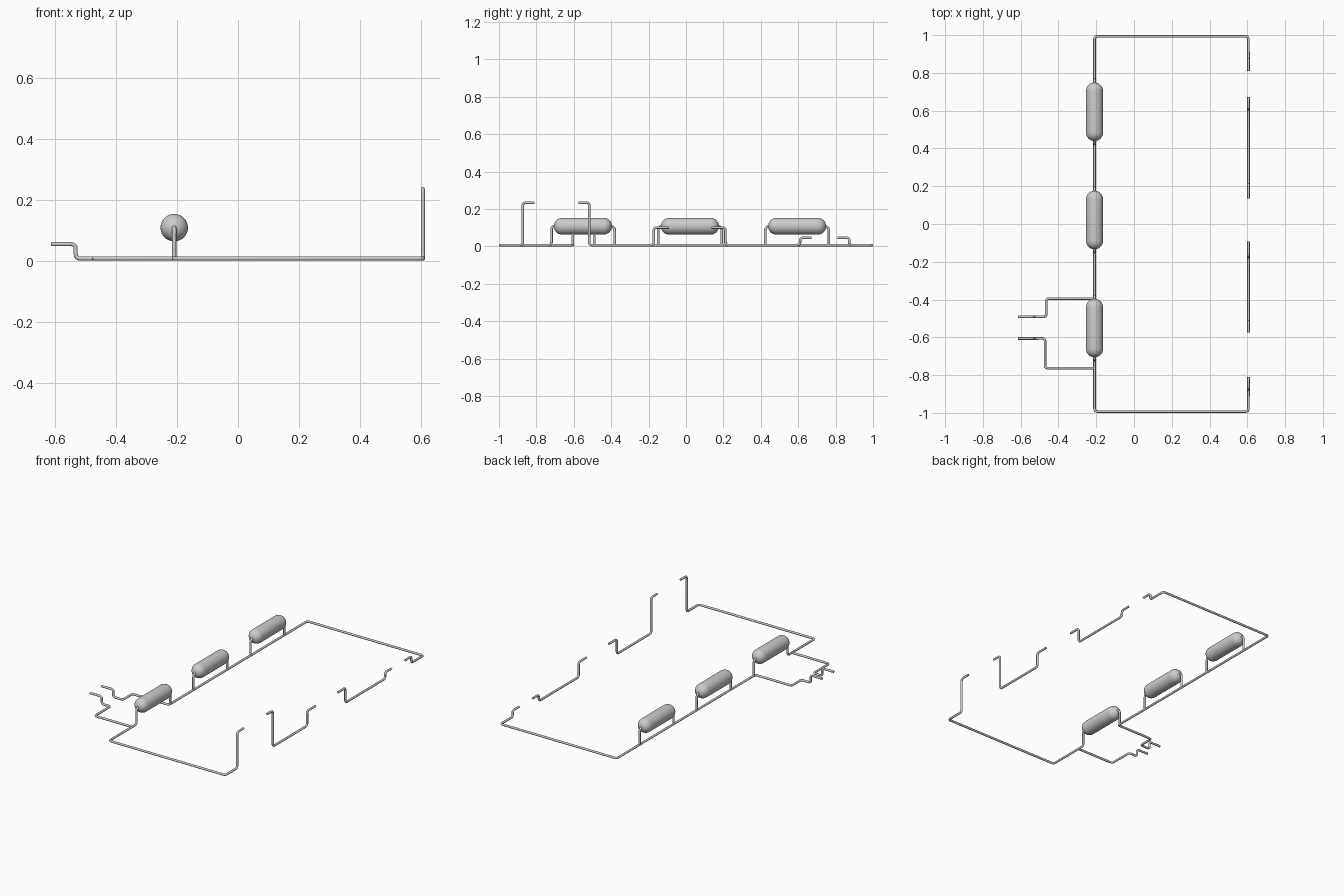
import bpy, bmesh, math
from mathutils import Vector, Matrix

if "Cube" in bpy.data.objects:
    bpy.data.objects.remove(bpy.data.objects["Cube"])

R = 0.0068            # pipe radius
F = 0.007             # floor height of pipe centre line
X0, X1, Y1 = -0.209, 0.606, 0.993
TANK_Z, TANK_R, TANK_HALF = 0.108, 0.045, 0.155


def fillet(points, rad, steps=5):
    """Round every inner corner of a polyline."""
    pts = [Vector(p) for p in points]
    out = [pts[0]]
    for a, b, c in zip(pts, pts[1:], pts[2:]):
        da, dc = (a - b), (c - b)
        r = min(rad, da.length * 0.48, dc.length * 0.48)
        da, dc = da.normalized(), dc.normalized()
        centre = b + (da + dc) * r
        for i in range(steps + 1):
            t = i / steps * math.pi / 2
            out.append(centre - dc * r * math.cos(t) - da * r * math.sin(t))
    return out + [pts[-1]]


def pipe(name, points, rad=0.014):
    pts = fillet(points, rad)
    cu = bpy.data.curves.new(name, 'CURVE')
    cu.dimensions = '3D'
    cu.bevel_depth = R
    cu.bevel_resolution = 4
    cu.use_fill_caps = True
    sp = cu.splines.new('POLY')
    sp.points.add(len(pts) - 1)
    for p, co in zip(sp.points, pts):
        p.co = (*co, 1)
    ob = bpy.data.objects.new(name, cu)
    bpy.context.collection.objects.link(ob)
    bpy.ops.object.select_all(action='DESELECT')
    ob.select_set(True)
    bpy.context.view_layer.objects.active = ob
    bpy.ops.object.convert(target='MESH')
    bpy.ops.object.shade_smooth_by_angle(angle=math.radians(50))


def tank(name, y):
    """Capsule lying along y, spun from a half profile."""
    bm = bmesh.new()
    straight = TANK_HALF - TANK_R
    prof = []
    for s in (-1, 1):
        for i in range(9):
            t = math.pi / 2 * (i / 8 if s > 0 else 1 - i / 8)
            prof.append((TANK_R * math.cos(t), s * (straight + TANK_R * math.sin(t)), 0))
    vs = [bm.verts.new(p) for p in prof]
    es = [bm.edges.new(p) for p in zip(vs, vs[1:])]
    bmesh.ops.spin(bm, geom=vs + es, cent=(0, 0, 0), axis=(0, 1, 0),
                   angle=math.tau, steps=32)
    bmesh.ops.remove_doubles(bm, verts=bm.verts, dist=1e-5)
    bmesh.ops.recalc_face_normals(bm, faces=bm.faces)
    bmesh.ops.transform(bm, matrix=Matrix.Translation((X0, y, TANK_Z)), verts=bm.verts)
    me = bpy.data.meshes.new(name)
    bm.to_mesh(me)
    bm.free()
    me.shade_smooth()
    bpy.context.collection.objects.link(bpy.data.objects.new(name, me))


# Tanks, with a bent riser at each end
for i, y in enumerate((-0.551, 0.021, 0.594)):
    tank(f"tank_{i + 1}", y)
    for side, s in (("front", -1), ("back", 1)):
        if i == 0 and s < 0:
            continue          # this riser is the end of the front main
        yr = y + s * 0.17
        pipe(f"riser_{i + 1}_{side}",
             [(X0, yr, F), (X0, yr, TANK_Z), (X0, y + s * 0.12, TANK_Z)], 0.022)

# Outlet path shared by both left branches
def outlet(x, y):
    return [(x, y, F), (-0.532, y, F), (-0.532, y, 0.054), (-0.613, y, 0.054)]

# Back main: low stub, round the back, along the tanks, out to the upper outlet
pipe("back_main", [(X1, 0.81, 0.047), (X1, 0.873, 0.047), (X1, 0.873, F), (X1, Y1, F),
                   (X0, Y1, F), (X0, -0.395, F), (-0.465, -0.395, F)]
     + outlet(-0.465, -0.491))

# Front main: tall stub, round the front, up into the first tank
pipe("front_main", [(X1, -0.81, 0.234), (X1, -0.873, 0.234), (X1, -0.873, F), (X1, -Y1, F),
                    (X0, -Y1, F), (X0, -0.719, F), (X0, -0.719, TANK_Z),
                    (X0, -0.67, TANK_Z)], 0.016)

# Lower branch off the front main
pipe("front_branch", [(X0, -0.763, F), (-0.471, -0.763, F)] + outlet(-0.471, -0.606))

# U-shaped links on the right side
for name, ya, yb, za, zb in (("front_link", -0.517, -0.172, 0.234, 0.101),
                             ("back_link", 0.211, 0.61, 0.101, 0.047)):
    ta = 0.057 if za > 0.2 else 0.075
    tb = 0.08 if zb > 0.06 else 0.062
    pipe(name, [(X1, ya - ta, za), (X1, ya, za), (X1, ya, F),
                (X1, yb, F), (X1, yb, zb), (X1, yb + tb, zb)], 0.016)
